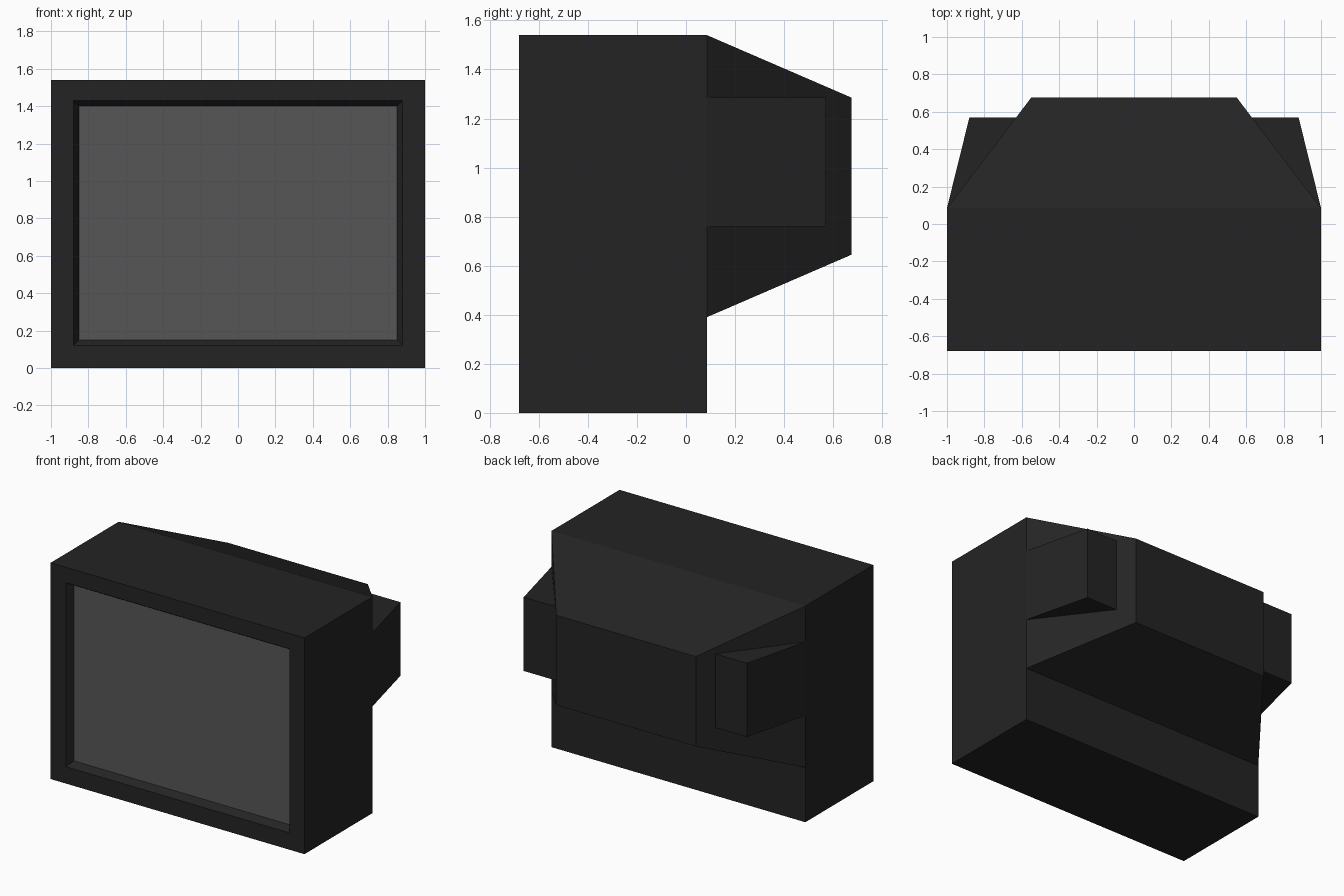
import bpy
import bmesh

cube = bpy.data.objects.get("Cube")
if cube:
    bpy.data.objects.remove(cube, do_unlink=True)


def make_material(name, value):
    mat = bpy.data.materials.new(name)
    mat.use_nodes = True
    colour = (value, value, value, 1)
    mat.diffuse_color = colour
    bsdf = mat.node_tree.nodes["Principled BSDF"]
    bsdf.inputs["Base Color"].default_value = colour
    bsdf.inputs["Roughness"].default_value = 0.8
    return mat


def finish(name, bm, mat):
    mesh = bpy.data.meshes.new(name)
    bm.to_mesh(mesh)
    bm.free()
    mesh.materials.append(mat)
    obj = bpy.data.objects.new(name, mesh)
    bpy.context.collection.objects.link(obj)
    return obj


def loft(name, rects, mat, cap_end=False):
    """Skin rectangles (half width, bottom, top, y), ordered front to back."""
    bm = bmesh.new()
    rings = [[bm.verts.new(p) for p in
              ((-w, y, low), (w, y, low), (w, y, high), (-w, y, high))]
             for w, low, high, y in rects]
    for a, b in zip(rings, rings[1:]):
        for i in range(4):
            j = (i + 1) % 4
            bm.faces.new((a[j], a[i], b[i], b[j]))
    if cap_end:
        bm.faces.new(rings[-1][::-1])
    return finish(name, bm, mat)


def panel(name, w, low, high, y, mat, faces_back=False):
    bm = bmesh.new()
    corners = [(-w, y, low), (w, y, low), (w, y, high), (-w, y, high)]
    if faces_back:
        corners.reverse()
    bm.faces.new([bm.verts.new(c) for c in corners])
    return finish(name, bm, mat)


def pod(name, side, mat):
    """Upright wedge standing on the sloping flank of the rear housing."""
    bm = bmesh.new()
    plan = [(1, BACK), (0.88, 0.57), (0.62, 0.57)]
    base = bm.faces.new([bm.verts.new((side * x, y, 0.76)) for x, y in plan])
    top = bmesh.ops.extrude_face_region(bm, geom=[base])["geom"]
    bmesh.ops.translate(bm, vec=(0, 0, 0.525),
                        verts=[v for v in top if isinstance(v, bmesh.types.BMVert)])
    bmesh.ops.recalc_face_normals(bm, faces=bm.faces)
    return finish(name, bm, mat)


casing = make_material("charcoal casing", 0.0175)
glass = make_material("grey glass", 0.093)

FRONT, BACK, SCREEN = -0.68, 0.085, -0.63
HEIGHT, LEDGE = 1.54, 0.39

# Cabinet with sloping screen surround
loft("cabinet", [(0.85, 0.15, 1.40, SCREEN), (0.88, 0.12, 1.43, FRONT),
                 (1, 0, HEIGHT, FRONT), (1, 0, HEIGHT, BACK)], casing)
panel("screen", 0.85, 0.15, 1.40, SCREEN, glass)
panel("lower_back_panel", 1, 0, LEDGE, BACK, casing, faces_back=True)

# Tapered rear housing
loft("rear_housing", [(1, LEDGE, HEIGHT, BACK), (0.55, 0.645, 1.285, 0.675)],
     casing, cap_end=True)

# Side pods
pod("left_pod", 1, casing)
pod("right_pod", -1, casing)
